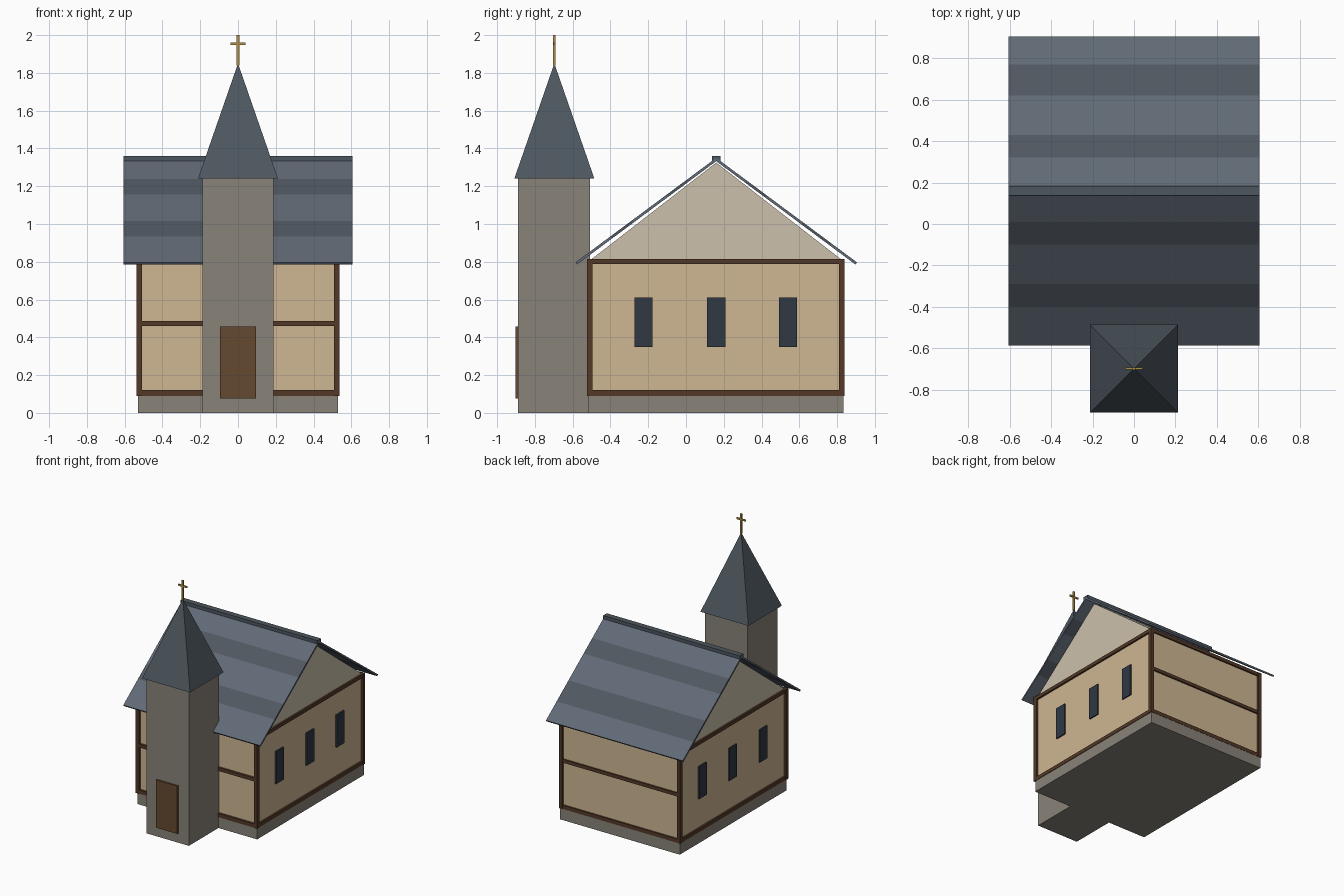
import bpy, math
from mathutils import Vector

if "Cube" in bpy.data.objects:
    bpy.data.objects.remove(bpy.data.objects["Cube"])


def material(name, r, g, b):
    m = bpy.data.materials.new(name)
    m.diffuse_color = (r, g, b, 1)
    m.use_nodes = True
    m.node_tree.nodes["Principled BSDF"].inputs["Base Color"].default_value = m.diffuse_color
    return m


STONE = material("stone", 0.25, 0.225, 0.19)
PLASTER = material("plaster", 0.62, 0.47, 0.29)
GABLE = material("gable_plaster", 0.60, 0.53, 0.41)
TIMBER = material("timber", 0.085, 0.04, 0.02)
DOOR = material("door_wood", 0.13, 0.065, 0.03)
GLASS = material("window_glass", 0.03, 0.04, 0.055)
SLATE = material("slate", 0.12, 0.145, 0.18)
SLATE_DARK = material("slate_dark", 0.08, 0.097, 0.12)
SPIRE = material("spire_slate", 0.075, 0.095, 0.115)
GOLD = material("gold", 0.45, 0.28, 0.06)


def mesh(name, verts, faces, *mats):
    me = bpy.data.meshes.new(name)
    me.from_pydata(verts, [], faces)
    ob = bpy.data.objects.new(name, me)
    bpy.context.collection.objects.link(ob)
    for m in mats:
        me.materials.append(m)
    return ob


def box(name, x, y, z, mat):
    """Box from (min, max) ranges."""
    v = [(a, b, c) for a in x for b in y for c in z]
    f = [(0, 1, 3, 2), (4, 6, 7, 5), (0, 4, 5, 1), (2, 3, 7, 6), (0, 2, 6, 4), (1, 5, 7, 3)]
    return mesh(name, v, f, mat)


def side(s, a, b):
    """Range mirrored about x = 0 when s is -1."""
    return (a, b) if s > 0 else (-b, -a)


Y0, Y1, YC = -0.515, 0.835, 0.16

# Nave: stone plinth and plaster walls
box("plinth", (-0.53, 0.53), (Y0, Y1), (0, 0.09), STONE)
box("nave_walls", (-0.52, 0.52), (Y0 + 0.01, Y1 - 0.01), (0.09, 0.81), PLASTER)

# Gable prism under the roof
gv = [(x, y, z) for x in (-0.52, 0.52) for y, z in ((-0.505, 0.81), (0.825, 0.81), (YC, 1.325))]
mesh("gable", gv, [(0, 2, 1), (3, 4, 5), (0, 1, 4, 3), (1, 2, 5, 4), (2, 0, 3, 5)], GABLE)

# Timber frame: corner posts, sills, plates and middle rails
ends = {"front": (-0.525, -0.495), "back": (0.81, 0.84)}
for label, yr in ends.items():
    for s in (1, -1):
        box(label + "_post", side(s, 0.508, 0.537), yr, (0.09, 0.815), TIMBER)
    for part, z in (("sill", (0.09, 0.12)), ("rail", (0.46, 0.487)), ("plate", (0.787, 0.815))):
        box(f"{label}_{part}", (-0.51, 0.51), (yr[0] + 0.003, yr[1] - 0.003), z, TIMBER)

# Side sills, plates and windows
for s in (1, -1):
    for part, z in (("sill", (0.09, 0.12)), ("plate", (0.787, 0.815))):
        box("side_" + part, side(s, 0.508, 0.534), (-0.5, 0.815), z, TIMBER)
    for y in (-0.225, 0.16, 0.54):
        box("window", side(s, 0.51, 0.53), (y - 0.048, y + 0.048), (0.35, 0.61), GLASS)


# Roof slopes: thin slabs with alternating slate bands
def slope(name, sign, bands):
    ridge, eave = Vector((YC, 1.35)), Vector((YC + sign * 0.745, 0.797))
    d = (eave - ridge).normalized()
    n = Vector((-d.y, d.x)) * sign * 0.014
    v, f, idx = [], [], []
    for t in bands:
        p = ridge + (eave - ridge) * (t / 0.745)
        for q in (p, p - n):
            v += [(-0.605, q.x, q.y), (0.605, q.x, q.y)]
    k = len(bands) - 1
    for i in range(k):
        a, b = 4 * i, 4 * i + 4
        f += [(a, a + 1, b + 1, b), (a + 2, b + 2, b + 3, a + 3),
              (a, b, b + 2, a + 2), (a + 1, a + 3, b + 3, b + 1)]
        idx += [i % 2] * 4
    f += [(0, 2, 3, 1), (4 * k, 4 * k + 1, 4 * k + 3, 4 * k + 2)]
    idx += [0, 0]
    if sign < 0:
        f = [q[::-1] for q in f]
    if sign > 0:
        f = [q[::-1] for q in f]
        f = [q[::-1] for q in f]
        v = [(-x, y, z) for x, y, z in v]
        f = [q[::-1] for q in f]
    ob = mesh(name, v, f, SLATE, SLATE_DARK)
    ob.data.polygons.foreach_set("material_index", idx)
    # Consistent outward normals
    import bmesh
    bm = bmesh.new()
    bm.from_mesh(ob.data)
    bmesh.ops.recalc_face_normals(bm, faces=bm.faces)
    bm.to_mesh(ob.data)
    bm.free()


slope("front_roof", -1, (0, 0.15, 0.26, 0.45, 0.56, 0.745))
slope("back_roof", 1, (0, 0.16, 0.27, 0.46, 0.61, 0.745))
box("ridge_cap", (-0.605, 0.605), (YC - 0.023, YC + 0.023), (1.333, 1.36), SPIRE)

# Tower, door and spire
TY = -0.697
box("tower", (-0.188, 0.188), (TY - 0.192, TY + 0.19), (0, 1.24), STONE)
box("door", (-0.094, 0.094), (-0.902, -0.88), (0.075, 0.457), DOOR)
h = 0.212
mesh("spire", [(-h, TY - h, 1.24), (h, TY - h, 1.24), (h, TY + h, 1.24), (-h, TY + h, 1.24), (0, TY, 1.85)],
     [(3, 2, 1, 0), (0, 1, 4), (1, 2, 4), (2, 3, 4), (3, 0, 4)], SPIRE)

# Cross on the spire
box("cross_upright", (-0.007, 0.007), (TY - 0.006, TY + 0.006), (1.84, 2.0), GOLD)
box("cross_arm", (-0.04, 0.04), (TY - 0.005, TY + 0.005), (1.948, 1.961), GOLD)
